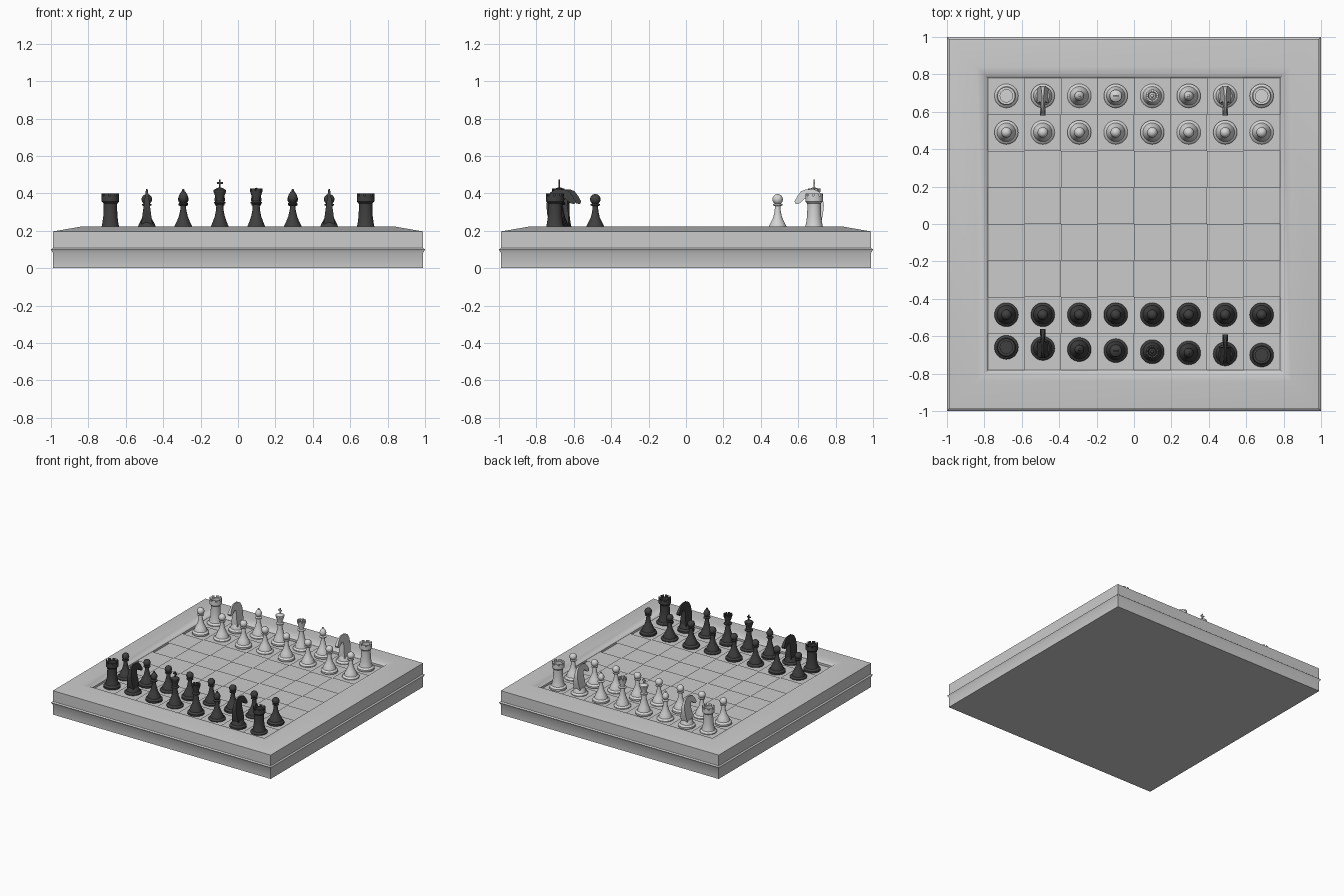
import bpy, bmesh, math
from mathutils import Matrix

if "Cube" in bpy.data.objects:
    bpy.data.objects.remove(bpy.data.objects["Cube"])

FLOOR = 0.186   # height the pieces stand on
CELL = 0.195


def material(name, v):
    m = bpy.data.materials.new(name)
    m.use_nodes = True
    m.diffuse_color = (v, v, v, 1)
    m.node_tree.nodes["Principled BSDF"].inputs["Base Color"].default_value = (v, v, v, 1)
    return m


BOARD = material("board grey", 0.6)
LIGHT = material("light piece grey", 0.66)
DARK = material("dark piece grey", 0.05)


def lathe(bm, profile, n=28, phase=0.0):
    """Revolve (radius, height) points; zero radius closes to a point."""
    rings, bands = [], []
    for r, z in profile:
        if r == 0:
            rings.append([bm.verts.new((0, 0, z))] * n)
        else:
            rings.append([bm.verts.new((r * math.cos(phase + math.tau * k / n),
                                        r * math.sin(phase + math.tau * k / n), z))
                          for k in range(n)])
    for a, b in zip(rings, rings[1:]):
        band = []
        for k in range(n):
            j = (k + 1) % n
            loop = list(dict.fromkeys((a[k], a[j], b[j], b[k])))
            band.append(bm.faces.new(loop))
        bands.append(band)
    return bands


def ball(bm, r, z, stretch=1.0):
    m = Matrix.Translation((0, 0, z)) @ Matrix.Diagonal((1, 1, stretch, 1))
    bmesh.ops.create_uvsphere(bm, u_segments=20, v_segments=12, radius=r, matrix=m)


def box(bm, size, z):
    m = Matrix.Translation((0, 0, z)) @ Matrix.Diagonal((*size, 1))
    bmesh.ops.create_cube(bm, size=1, matrix=m)


def merlons(bm, rim, rise):
    """Raise three of every four rim faces into battlements."""
    for k in range(0, len(rim), 4):
        out = bmesh.ops.extrude_face_region(bm, geom=rim[k:k + 3])
        verts = [g for g in out["geom"] if isinstance(g, bmesh.types.BMVert)]
        bmesh.ops.translate(bm, verts=verts, vec=(0, 0, rise))
        bmesh.ops.delete(bm, geom=rim[k:k + 3], context='FACES_ONLY')


def to_mesh(name, bm):
    bmesh.ops.recalc_face_normals(bm, faces=bm.faces)
    me = bpy.data.meshes.new(name)
    bm.to_mesh(me)
    bm.free()
    return me


def place(name, me, mat, loc=(0, 0, 0), turn=0.0, angle=35):
    ob = bpy.data.objects.new(name, me)
    bpy.context.collection.objects.link(ob)
    ob.location = loc
    ob.rotation_euler.z = turn
    me.materials.clear()
    me.materials.append(mat)
    bpy.ops.object.select_all(action='DESELECT')
    ob.select_set(True)
    bpy.context.view_layer.objects.active = ob
    bpy.ops.object.shade_smooth_by_angle(angle=math.radians(angle))
    return ob


# Stepped foot shared by every piece
FOOT = [(0, 0), (.064, 0), (.064, .014), (.058, .022), (.05, .026), (.046, .04)]


def pawn():
    bm = bmesh.new()
    lathe(bm, FOOT + [(.036, .06), (.024, .085), (.017, .115), (.014, .145),
                      (.025, .15), (.025, .156), (.012, .162), (0, .165)])
    ball(bm, .028, .182)
    return bm


def rook():
    bm = bmesh.new()
    bands = lathe(bm, FOOT + [(.042, .06), (.038, .09), (.036, .14), (.037, .16),
                              (.047, .17), (.047, .2), (.033, .2), (.033, .175), (0, .175)], 32)
    merlons(bm, bands[len(FOOT) + 4], .014)
    return bm


def bishop():
    bm = bmesh.new()
    lathe(bm, FOOT + [(.036, .06), (.024, .09), (.016, .125), (.014, .15),
                      (.026, .155), (.026, .16), (.013, .166), (.022, .178),
                      (.026, .19), (.023, .204), (.012, .222), (0, .228)])
    ball(bm, .007, .23)
    return bm


def royal_body(crown):
    bm = bmesh.new()
    bands = lathe(bm, FOOT + [(.038, .06), (.027, .09), (.02, .125), (.018, .155),
                              (.031, .16), (.031, .166), (.02, .172), (.02, .185)] + crown, 32)
    return bm, bands


def king():
    bm, _ = royal_body([(.034, .225), (.032, .232), (.014, .243), (0, .246)])
    box(bm, (.009, .007, .048), .263)
    box(bm, (.032, .007, .009), .269)
    return bm


def queen():
    bm, bands = royal_body([(.034, .228), (.022, .228), (.018, .222), (0, .232)])
    merlons(bm, bands[len(FOOT) + 8], .012)
    ball(bm, .009, .235)
    return bm


def knight():
    bm = bmesh.new()
    lathe(bm, FOOT + [(.042, .05), (.036, .062), (0, .066)])
    # Head and neck outline as (forward, height)
    outline = [(-.036, .05), (-.047, .1), (-.052, .15), (-.046, .19), (-.03, .22),
               (0, .236), (.045, .235), (.07, .225), (.09, .198), (.105, .17),
               (.098, .156), (.078, .16), (.05, .185), (.034, .18), (.03, .15),
               (.038, .1), (.036, .05)]

    def half_width(z):
        return .004 + .026 * max(0, (.24 - z) / .19)

    sides = [[bm.verts.new((s * half_width(z), -f, z)) for f, z in outline] for s in (-1, 1)]
    for side in sides:
        bm.faces.new(side)
    n = len(outline)
    for k in range(n):
        j = (k + 1) % n
        bm.faces.new((sides[0][k], sides[0][j], sides[1][j], sides[1][k]))
    return bm


# Board: square-section revolve with a moulded edge and a sunken field
bm = bmesh.new()
edge = [(0, 0), (.99, 0), (.99, .082), (1, .1), (.99, .108), (.99, .196), (.84, .222),
        (.8, .212), (.78, .195), (.78, .178), (0, .178)]
lathe(bm, [(r * math.sqrt(2), z) for r, z in edge], 4, math.pi / 4)
place("board", to_mesh("board", bm), BOARD, angle=40)

# Raised squares alternate with the recessed ones
bm = bmesh.new()
for i in range(8):
    for j in range(8):
        if (i + j) % 2:
            m = Matrix.Translation(((i - 3.5) * CELL, (j - 3.5) * CELL, .194))
            bmesh.ops.create_grid(bm, x_segments=1, y_segments=1, size=CELL / 2, matrix=m)
place("raised_squares", to_mesh("raised_squares", bm), BOARD)

# Two armies; the dark back row is set at a slight slant
makers = dict(rook=rook, knight=knight, bishop=bishop, king=king, queen=queen, pawn=pawn)
order = ["rook", "knight", "bishop", "king", "queen", "bishop", "knight", "rook"]
for side, mat, turn in (("light", LIGHT, 0), ("dark", DARK, math.pi)):
    meshes = {k: to_mesh(side + "_" + k, f()) for k, f in makers.items()}
    for i, kind in enumerate(order):
        x = (i - 3.5) * CELL
        back = .685 if side == "light" else -.68 - .03 * x
        front = .49 if side == "light" else -.485
        for k, y in ((kind, back), ("pawn", front)):
            place(f"{side}_{k}_{i + 1}", meshes[k], mat, (x, y, FLOOR), turn)
